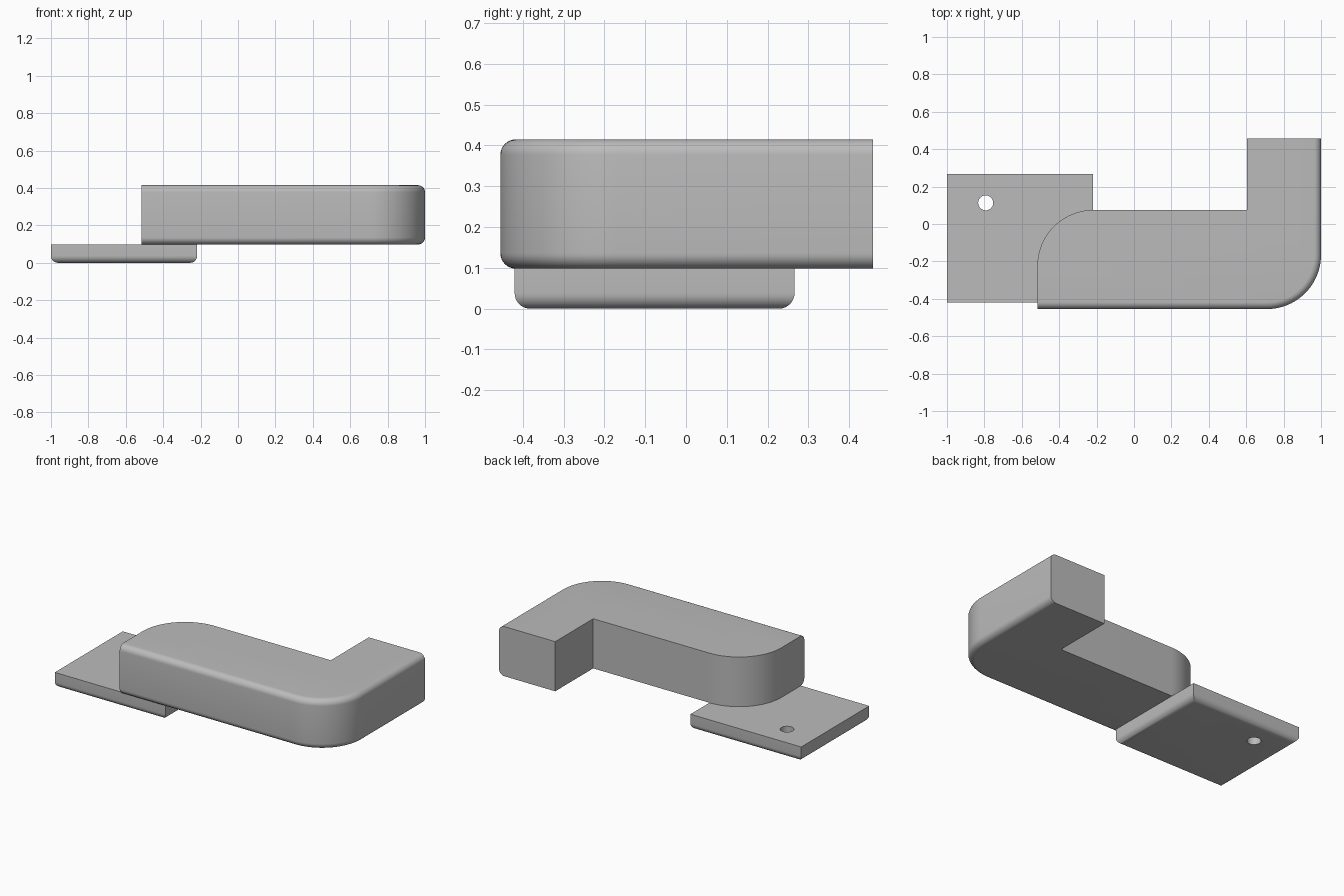
import bpy, bmesh
from math import pi, cos, sin, radians

default = bpy.data.objects.get("Cube")
if default:
    bpy.data.objects.remove(default, do_unlink=True)

grey = bpy.data.materials.new("plain grey")
grey.use_nodes = True
grey.diffuse_color = (0.5, 0.5, 0.5, 1)
grey.node_tree.nodes["Principled BSDF"].inputs["Base Color"].default_value = (0.5, 0.5, 0.5, 1)


def arc(cx, cy, r, start, steps=20):
    """Counter-clockwise quarter circle starting at the given angle."""
    angles = [start + pi / 2 * i / steps for i in range(steps + 1)]
    return [(cx + r * cos(a), cy + r * sin(a)) for a in angles]


def prism(name, outline, z0, z1, fillet=0, rounded=None):
    """Extrude an outline upward and round the edges chosen by a rule."""
    bm = bmesh.new()
    base = bm.faces.new([bm.verts.new((x, y, z0)) for x, y in outline])
    top = bmesh.ops.extrude_face_region(bm, geom=[base])["geom"]
    for v in top:
        if isinstance(v, bmesh.types.BMVert):
            v.co.z = z1
    bmesh.ops.recalc_face_normals(bm, faces=bm.faces[:])
    if rounded:
        edges = [e for e in bm.edges if rounded(e)]
        bmesh.ops.bevel(bm, geom=edges, offset=fillet, segments=8,
                        profile=0.5, affect='EDGES', clamp_overlap=False)
    mesh = bpy.data.meshes.new(name)
    bm.to_mesh(mesh)
    bm.free()
    mesh.materials.append(grey)
    obj = bpy.data.objects.new(name, mesh)
    bpy.context.collection.objects.link(obj)
    return obj


def activate(obj):
    bpy.ops.object.select_all(action='DESELECT')
    obj.select_set(True)
    bpy.context.view_layer.objects.active = obj


def is_level(e):
    return abs(e.verts[0].co.z - e.verts[1].co.z) < 1e-5


# Bent arm: outer front and side rims are rounded, ends and inner faces are crisp
LEFT, RIGHT, FRONT, BACK, INNER = -0.517, 1.0, -0.455, 0.458, 0.075
BEND, TAIL = 0.29, 0.3
arm_outline = [(LEFT, FRONT)]
arm_outline += arc(RIGHT - BEND, FRONT + BEND, BEND, -pi / 2)
arm_outline += [(RIGHT, BACK), (0.603, BACK), (0.603, INNER)]
arm_outline += arc(LEFT + TAIL, INNER - TAIL, TAIL, pi / 2)


def outer_rim(e):
    mid = (e.verts[0].co + e.verts[1].co) / 2
    on_front = all(abs(v.co.y - FRONT) < 1e-5 for v in e.verts)
    on_side = all(abs(v.co.x - RIGHT) < 1e-5 for v in e.verts)
    on_bend = mid.x > RIGHT - BEND and mid.y < FRONT + BEND
    return is_level(e) and (on_front or on_side or on_bend)


arm = prism("bent_arm", arm_outline, 0.098, 0.415, 0.038, outer_rim)

# Mounting plate: rounded along its bottom rim
plate_outline = [(-1, -0.42), (-0.218, -0.42), (-0.218, 0.266), (-1, 0.266)]
plate = prism("mounting_plate", plate_outline, 0, 0.098, 0.038,
              lambda e: is_level(e) and e.verts[0].co.z < 0.01)

# Screw hole through the plate
ring = [(-0.793 + 0.04 * cos(2 * pi * i / 40), 0.113 + 0.04 * sin(2 * pi * i / 40))
        for i in range(40)]
cutter = prism("hole_cutter", ring, -0.1, 0.2)
cutter.hide_render = True
hole = plate.modifiers.new("screw_hole", 'BOOLEAN')
hole.operation = 'DIFFERENCE'
hole.object = cutter
activate(plate)
bpy.ops.object.modifier_apply(modifier=hole.name)
bpy.data.objects.remove(cutter, do_unlink=True)

# Smooth the curves, keep the corners sharp
for part in (arm, plate):
    activate(part)
    bpy.ops.object.shade_smooth_by_angle(angle=radians(30))
